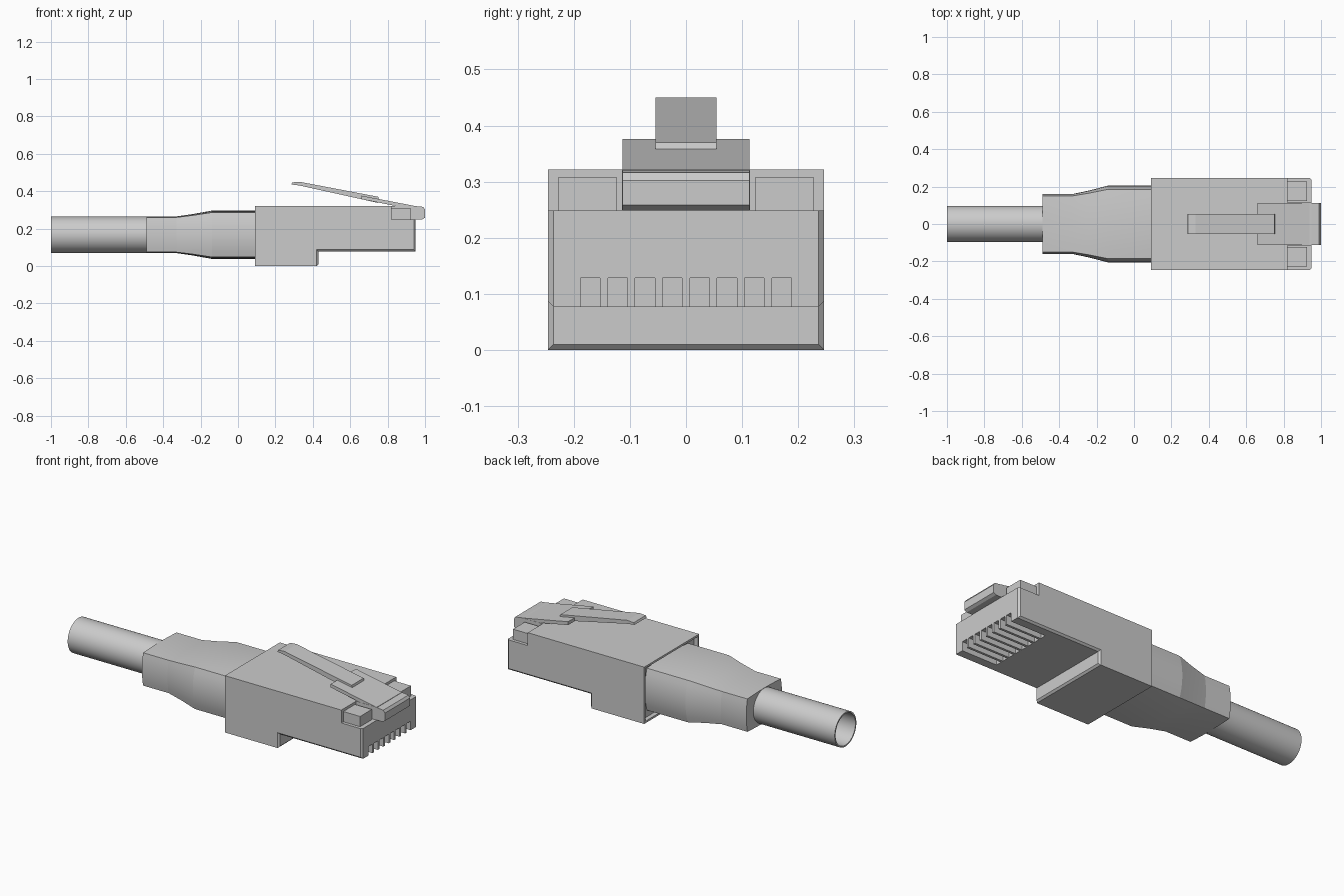
import bpy, bmesh, math

if "Cube" in bpy.data.objects:
    bpy.data.objects.remove(bpy.data.objects["Cube"])

CZ = 0.167  # height of the cable axis


def finish(bm, name, angle=None):
    bmesh.ops.recalc_face_normals(bm, faces=bm.faces)
    me = bpy.data.meshes.new(name)
    bm.to_mesh(me)
    bm.free()
    ob = bpy.data.objects.new(name, me)
    bpy.context.collection.objects.link(ob)
    bpy.ops.object.select_all(action='DESELECT')
    ob.select_set(True)
    bpy.context.view_layer.objects.active = ob
    if angle:
        bpy.ops.object.shade_smooth_by_angle(angle=math.radians(angle))
    return ob


def add_box(bm, x0, x1, y0, y1, z0, z1):
    vs = bmesh.ops.create_cube(bm, size=1)['verts']
    for v in vs:
        v.co.x = x1 if v.co.x > 0 else x0
        v.co.y = y1 if v.co.y > 0 else y0
        v.co.z = z1 if v.co.z > 0 else z0


def extrude_profile(profile, half):
    """Side profile in x/z, extruded across y."""
    bm = bmesh.new()
    face = bm.faces.new([bm.verts.new((x, -half, z)) for x, z in profile])
    new = bmesh.ops.extrude_face_region(bm, geom=[face])['geom']
    for v in new:
        if isinstance(v, bmesh.types.BMVert):
            v.co.y = half
    bmesh.ops.recalc_face_normals(bm, faces=bm.faces)
    return bm


def loft(rings, closed=False):
    bm = bmesh.new()
    loops = [[bm.verts.new(p) for p in r] for r in rings]
    pairs = list(zip(loops, loops[1:]))
    if closed:
        pairs.append((loops[-1], loops[0]))
    for a, b in pairs:
        n = len(a)
        for i in range(n):
            j = (i + 1) % n
            bm.faces.new((a[i], a[j], b[j], b[i]))
    if not closed:
        bm.faces.new(loops[0])
        bm.faces.new(loops[-1])
    return bm


# Plug housing: stepped profile with small chamfers on nose and step
bm = extrude_profile([(0.09, 0.005), (0.43, 0.005), (0.43, 0.077), (0.95, 0.077),
                      (0.95, 0.322), (0.09, 0.322)], 0.246)
for v in bm.verts:
    if v.co.z < 0.01:
        v.co.z = 0


def chamfered(e):
    a, b = (v.co for v in e.verts)
    near = lambda p, q: abs(p - q) < 1e-4
    same = lambda i, val: near(a[i], val) and near(b[i], val)
    upright = near(a.x, b.x) and near(a.y, b.y)
    if upright and (same(0, 0.95) or same(0, 0.43)):
        return True
    if same(0, 0.43) and same(2, 0):
        return True
    return same(2, 0.077) and near(a.y, b.y)


bmesh.ops.bevel(bm, geom=[e for e in bm.edges if chamfered(e)], offset=0.01,
                segments=1, affect='EDGES', clamp_overlap=True)
housing = finish(bm, "plug_housing")

# Cuts: eight contact slots, two corner notches, rear recess
bm = bmesh.new()
for i in range(8):
    y = (i - 3.5) * 0.0487
    add_box(bm, 0.73, 1.0, y - 0.0175, y + 0.0175, 0.03, 0.128)
for y0, y1 in ((0.114, 0.3), (-0.3, -0.114)):
    add_box(bm, 0.82, 1.0, y0, y1, 0.249, 0.4)
add_box(bm, 0.0, 0.115, -0.235, 0.235, 0.011, 0.311)
cutter = finish(bm, "housing_cutter")
cutter.hide_render = True
bpy.context.view_layer.objects.active = housing
mod = housing.modifiers.new("cuts", 'BOOLEAN')
mod.operation = 'DIFFERENCE'
mod.solver = 'EXACT'
mod.object = cutter
bpy.ops.object.modifier_apply(modifier=mod.name)
bpy.data.objects.remove(cutter)

# Blocks standing in the corner notches
bm = bmesh.new()
for s in (-1, 1):
    y = s * 0.1755
    add_box(bm, 0.815, 0.925, y - 0.0525, y + 0.0525, 0.245, 0.307)
finish(bm, "notch_blocks")

# Latch: wide hinged plate with front tongue, and narrow lever
finish(extrude_profile([(0.66, 0.376), (0.95, 0.32), (0.99, 0.316), (1.0, 0.302),
                        (1.0, 0.258), (0.985, 0.249), (0.90, 0.249), (0.90, 0.31),
                        (0.66, 0.357)], 0.113), "latch_plate")
finish(extrude_profile([(0.285, 0.436), (0.29, 0.447), (0.33, 0.45), (0.75, 0.37),
                        (0.755, 0.352), (0.745, 0.338), (0.62, 0.366),
                        (0.33, 0.43)], 0.054), "latch_lever")

# Strain relief boot: rectangle with bulged sides, flared toward the plug
def boot_ring(x, cy, cz, by, bz, n=8):
    pts = []
    for i in range(n):
        t = -1 + 2 * i / n
        pts.append((t, -1))
    pts += [(1, -1 + 2 * i / n) for i in range(n)]
    pts += [(1 - 2 * i / n, 1) for i in range(n)]
    pts += [(-1, 1 - 2 * i / n) for i in range(n)]
    return [(x, u * (cy + by * (1 - v * v)), CZ + v * (cz + bz * (1 - u * u)))
            for u, v in pts]


finish(loft([boot_ring(-0.49, 0.150, 0.093, 0.010, 0.005),
             boot_ring(-0.33, 0.150, 0.093, 0.010, 0.005),
             boot_ring(-0.24, 0.165, 0.104, 0.014, 0.007),
             boot_ring(-0.14, 0.185, 0.119, 0.020, 0.010),
             boot_ring(0.12, 0.185, 0.119, 0.020, 0.010)]), "strain_relief_boot", 11)

# Cable jacket: thin open tube
def circle(x, r, n=48):
    return [(x, r * math.cos(2 * math.pi * i / n), CZ + r * math.sin(2 * math.pi * i / n))
            for i in range(n)]


finish(loft([circle(-1.0, 0.097), circle(-0.48, 0.097), circle(-0.48, 0.089),
             circle(-1.0, 0.089)], closed=True), "cable_jacket", 30)
